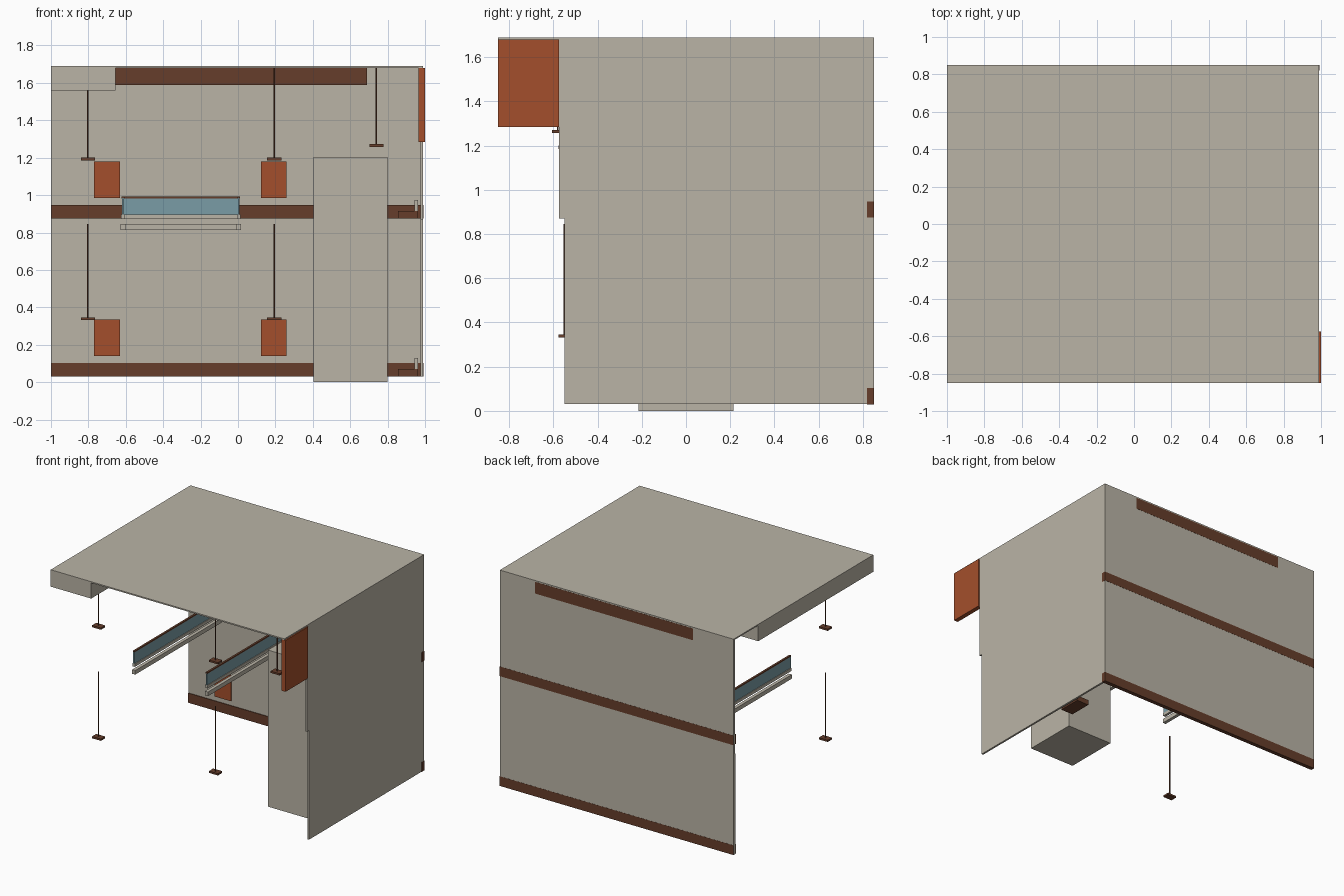
import bpy

cube = bpy.data.objects.get("Cube")
if cube:
    bpy.data.objects.remove(cube, do_unlink=True)


def material(name, r, g, b):
    m = bpy.data.materials.new(name)
    m.use_nodes = True
    m.diffuse_color = (r, g, b, 1)
    m.node_tree.nodes["Principled BSDF"].inputs["Base Color"].default_value = (r, g, b, 1)
    return m


BEIGE = material("beige_plaster", 0.49, 0.455, 0.38)
BROWN = material("dark_brown", 0.133, 0.048, 0.024)
ORANGE = material("burnt_orange", 0.37, 0.078, 0.025)
GLASS = material("blue_glass", 0.195, 0.335, 0.38)


def finish(obj, name, mat):
    obj.name = name
    obj.data.name = name
    obj.data.materials.append(mat)
    return obj


def box(name, mat, x, y, z):
    """Box from its (low, high) range on each axis."""
    bpy.ops.mesh.primitive_cube_add(size=1)
    obj = bpy.context.object
    ranges = (x, y, z)
    obj.location = [(lo + hi) / 2 for lo, hi in ranges]
    obj.scale = [hi - lo for lo, hi in ranges]
    return finish(obj, name, mat)


def rod(name, mat, x, y, z, radius=0.004):
    bpy.ops.mesh.primitive_cylinder_add(vertices=8, radius=radius, depth=z[1] - z[0],
                                        location=(x, y, (z[0] + z[1]) / 2))
    return finish(bpy.context.object, name, mat)


LEFT, RIGHT, FRONT, BACK = -1.0, 0.99, -0.85, 0.85
ROOF = 1.68
STOREYS = {"lower": 0.03, "upper": 0.875}

# Shell: roof, back wall, side wall, roof corner block
box("roof", BEIGE, (LEFT, RIGHT), (FRONT, BACK), (ROOF, 1.69))
box("roof_corner_block", BEIGE, (LEFT, -0.655), (FRONT, 0.55), (1.56, ROOF + 0.005))
box("back_wall_lower", BEIGE, (LEFT, RIGHT), (0.825, BACK), (0.03, 0.80))
box("back_wall_upper", BEIGE, (LEFT, RIGHT), (0.83, BACK), (0.80, ROOF))
box("side_wall_lower", BEIGE, (0.975, RIGHT), (-0.55, BACK), (0.03, 0.87))
box("side_wall_upper", BEIGE, (0.975, RIGHT), (-0.575, BACK), (0.87, ROOF))

# Service column
box("column", BEIGE, (0.405, 0.80), (-0.215, 0.215), (0.0, 1.205))

# Horizontal bands through the back wall
for storey, floor in STOREYS.items():
    box(storey + "_band", BROWN, (LEFT, RIGHT + 0.001), (0.82, BACK + 0.001),
        (floor - 0.001, floor + 0.073))
box("top_band", BROWN, (-0.655, 0.69), (0.82, BACK + 0.001), (1.59, ROOF))

# Projecting sign panel
box("sign_panel", ORANGE, (0.965, 1.0), (FRONT, -0.575), (1.285, ROOF))

# Wall panels and benches on each storey
for storey, z in (("lower", 0.14), ("upper", 0.985)):
    for side, x in (("right", -0.77), ("left", 0.122)):
        box(f"{storey}_{side}_wall_panel", ORANGE, (x, x + 0.138), (0.815, 0.828), (z, z + 0.195))
for storey, floor in STOREYS.items():
    box(storey + "_bench_seat", BROWN, (0.855, 0.96), (0.32, 0.50), (floor, floor + 0.04))
    box(storey + "_bench_back", BEIGE, (0.945, 0.962), (0.32, 0.50), (floor + 0.04, floor + 0.10))


# Hanging lamps
def lamp(name, x, y, bottom, top):
    rod(name + "_rod", BROWN, x, y, (bottom, top))
    box(name + "_plate", BROWN, (x - 0.038, x + 0.038), (y - 0.026, y + 0.026),
        (bottom - 0.006, bottom + 0.008))


for side, x, top in (("right", -0.802, 1.56), ("middle", 0.194, ROOF)):
    lamp("lower_lamp_" + side, x, -0.55, 0.337, 0.845)
    lamp("upper_lamp_" + side, x, -0.55, 1.192, top)
lamp("entrance_lamp", 0.74, -0.58, 1.264, ROOF)

# U-shaped railing around the stairwell: trim, curb, glass, handrail
RAIL_LAYERS = (
    ("trim", BEIGE, 0.013, 0.813, 0.845),
    ("curb", BEIGE, 0.010, 0.872, 0.895),
    ("glass", GLASS, 0.005, 0.895, 0.985),
    ("handrail", BROWN, 0.008, 0.983, 0.992),
)
X0, X1, Y0, Y1 = -0.615, 0.004, -0.39, 0.74
for layer, mat, half, low, high in RAIL_LAYERS:
    z = (low, high)
    for side, x in (("right", X0), ("left", X1)):
        box(f"railing_{layer}_{side}", mat, (x - half, x + half), (Y0, Y1), z)
    box(f"railing_{layer}_back", mat, (X0 + half, X1 - half), (Y1 - 2 * half, Y1), z)
